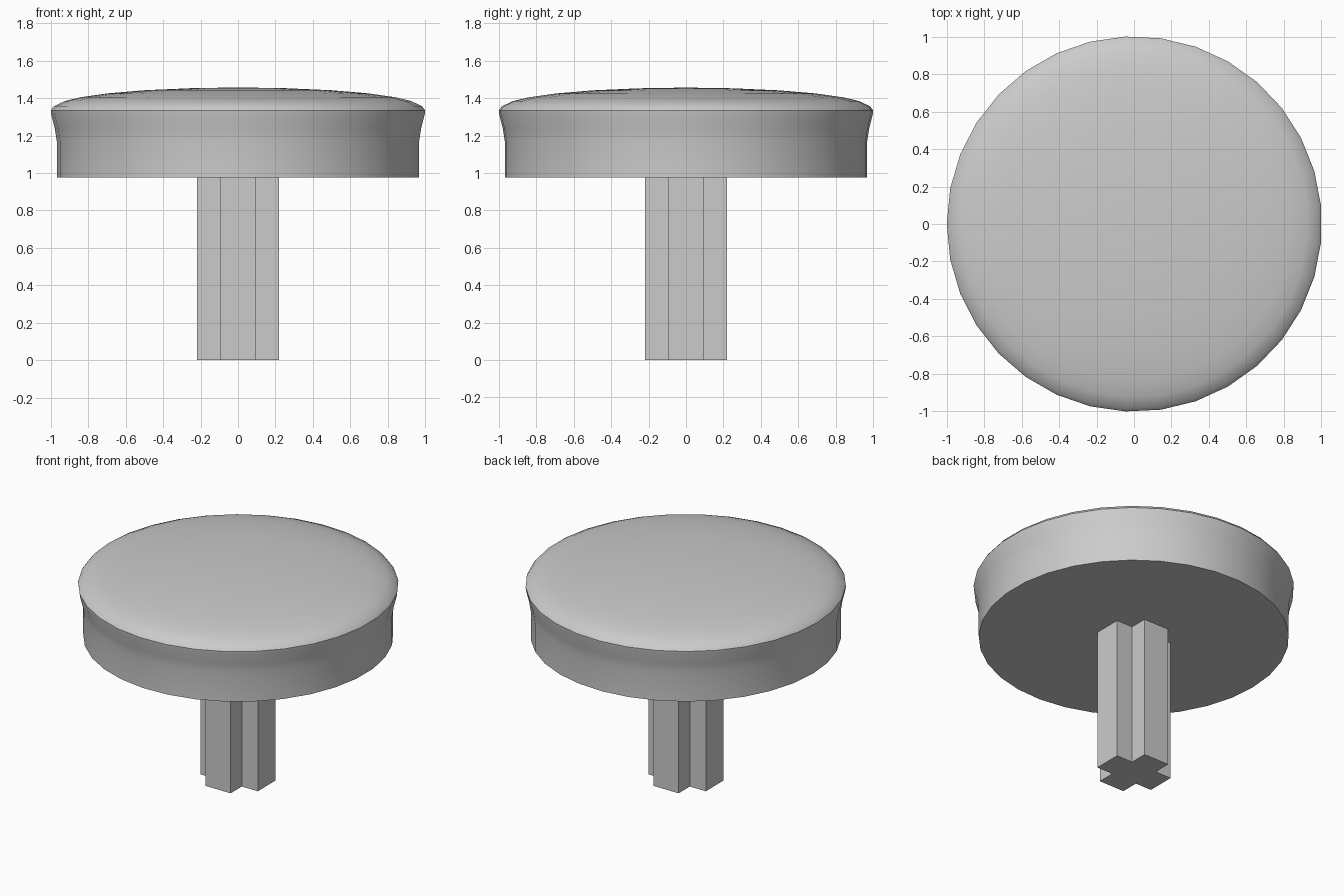
import bpy, bmesh
from math import cos, sin, pi, radians

if "Cube" in bpy.data.objects:
    bpy.data.objects.remove(bpy.data.objects["Cube"], do_unlink=True)

GREY = (0.6, 0.6, 0.6, 1)
mat = bpy.data.materials.new("plain grey")
mat.use_nodes = True
mat.diffuse_color = GREY
mat.node_tree.nodes["Principled BSDF"].inputs["Base Color"].default_value = GREY


def finish(bm, name):
    bmesh.ops.recalc_face_normals(bm, faces=bm.faces)
    mesh = bpy.data.meshes.new(name)
    bm.to_mesh(mesh)
    bm.free()
    mesh.materials.append(mat)
    obj = bpy.data.objects.new(name, mesh)
    bpy.context.collection.objects.link(obj)
    return obj


# Domed cap: a lathed profile of (radius, height) with a flared rim
SIDES = 33
profile = [(0.97, 0.975), (0.97, 1.17), (0.98, 1.235), (1.0, 1.315),
           (1.002, 1.335), (0.985, 1.357), (0.925, 1.385), (0.84, 1.405),
           (0.7, 1.425), (0.5, 1.442), (0.25, 1.453)]
bm = bmesh.new()
rings = []
for r, z in profile:
    angles = [pi + 2 * pi * i / SIDES for i in range(SIDES)]
    rings.append([bm.verts.new((r * cos(a) + 0.002, r * sin(a), z)) for a in angles])
for low, high in zip(rings, rings[1:]):
    for i in range(SIDES):
        j = (i + 1) % SIDES
        bm.faces.new((low[i], low[j], high[j], high[i]))
bm.faces.new(rings[0])
peak = bm.verts.new((0, 0, 1.457))
for i in range(SIDES):
    bm.faces.new((rings[-1][i], rings[-1][(i + 1) % SIDES], peak))
cap = finish(bm, "domed_cap")
bpy.ops.object.select_all(action="DESELECT")
cap.select_set(True)
bpy.context.view_layer.objects.active = cap
bpy.ops.object.shade_smooth_by_angle(angle=radians(40))

# Cross-shaped stem: one quarter of the outline turned four times, extruded
ARM, HALF = 0.218, 0.096
bm = bmesh.new()
outline = []
for k in range(4):
    c, s = round(cos(k * pi / 2)), round(sin(k * pi / 2))
    for x, y in ((ARM, -HALF), (ARM, HALF), (HALF, HALF)):
        outline.append(bm.verts.new((x * c - y * s, x * s + y * c, 0)))
base = bm.faces.new(outline)
top = bmesh.ops.extrude_face_region(bm, geom=[base], use_keep_orig=True)
bmesh.ops.translate(bm, vec=(0, 0, 0.975),
                    verts=[v for v in top["geom"] if isinstance(v, bmesh.types.BMVert)])
finish(bm, "cross_stem")
